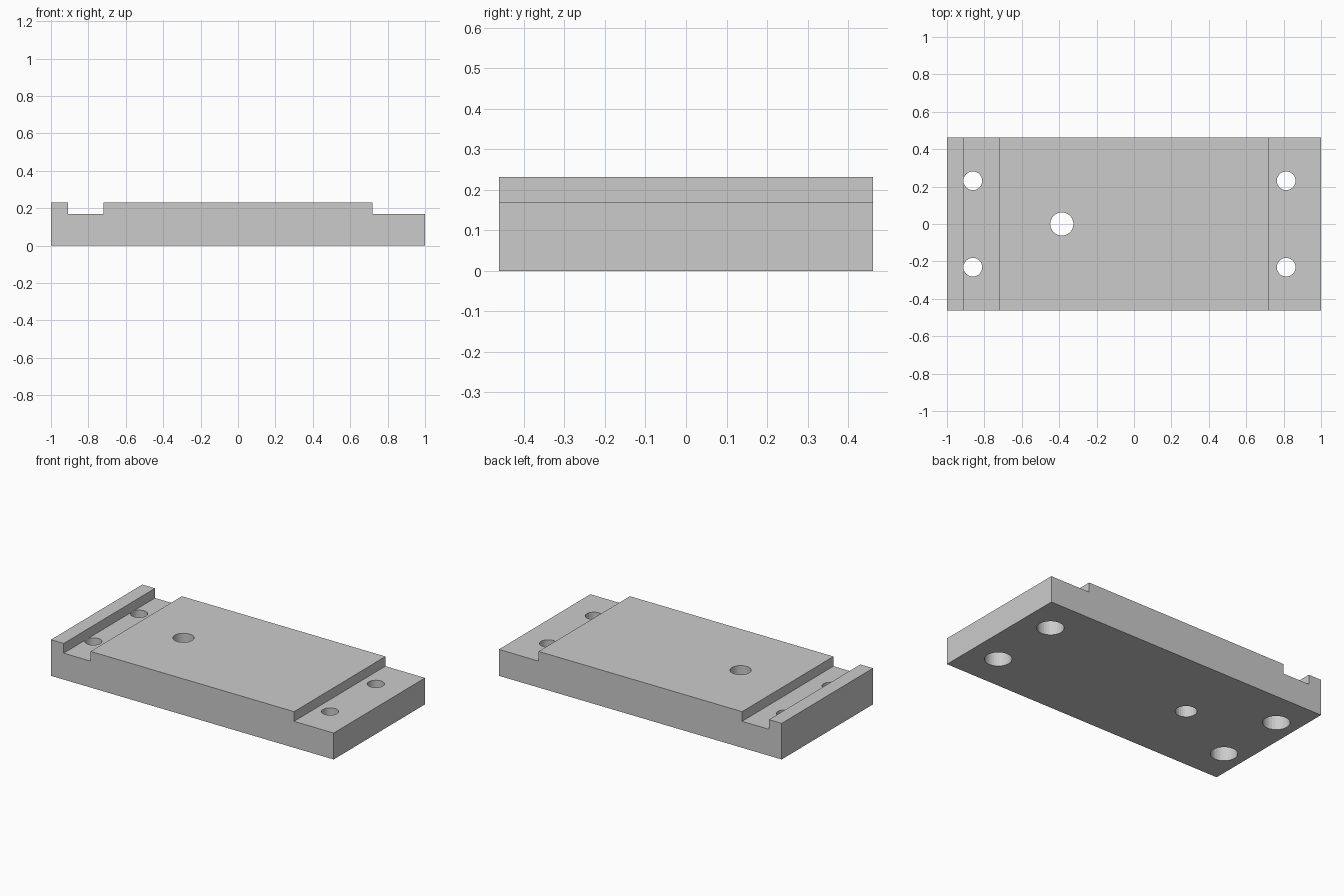
import bpy
import bmesh

cube = bpy.data.objects.get("Cube")
if cube:
    bpy.data.objects.remove(cube, do_unlink=True)

HALF_WIDTH = 0.4615
TOP = 0.231
LEDGE = 0.169

grey = bpy.data.materials.new("light grey")
grey.use_nodes = True
colour = (0.6, 0.6, 0.6, 1)
grey.diffuse_color = colour
grey.node_tree.nodes["Principled BSDF"].inputs["Base Color"].default_value = colour

# Plate: side profile with slot and step, extruded from front to back
profile = [(-1, 0), (1, 0), (1, LEDGE), (0.72, LEDGE), (0.72, TOP),
           (-0.72, TOP), (-0.72, LEDGE), (-0.91, LEDGE), (-0.91, TOP), (-1, TOP)]
bm = bmesh.new()
face = bm.faces.new([bm.verts.new((x, -HALF_WIDTH, z)) for x, z in profile])
ext = bmesh.ops.extrude_face_region(bm, geom=[face])
moved = [v for v in ext["geom"] if isinstance(v, bmesh.types.BMVert)]
bmesh.ops.translate(bm, verts=moved, vec=(0, 2 * HALF_WIDTH, 0))
bmesh.ops.recalc_face_normals(bm, faces=bm.faces)
mesh = bpy.data.meshes.new("mounting_plate")
bm.to_mesh(mesh)
bm.free()
mesh.materials.append(grey)
plate = bpy.data.objects.new("mounting_plate", mesh)
bpy.context.collection.objects.link(plate)


def drill(x, y, radius, height):
    """Cut a round hole from the underside up to the given height."""
    bpy.ops.mesh.primitive_cylinder_add(
        vertices=32, radius=radius, depth=height + 0.1, location=(x, y, (height - 0.1) / 2))
    cutter = bpy.context.object
    cutter.name = "hole_cutter"
    cutter.hide_render = True
    cutter.data.materials.append(grey)
    mod = plate.modifiers.new("hole", "BOOLEAN")
    mod.operation = "DIFFERENCE"
    mod.solver = "EXACT"
    mod.object = cutter
    bpy.context.view_layer.objects.active = plate
    bpy.ops.object.modifier_apply(modifier=mod.name)
    bpy.data.objects.remove(cutter, do_unlink=True)


# Corner screw holes, counterbored from below
for x in (-0.8615, 0.8135):
    for y in (-0.231, 0.231):
        drill(x, y, 0.05, 0.4)
        drill(x, y, 0.078, 0.1)

# Single larger hole through the raised middle
drill(-0.386, 0, 0.062, 0.4)
